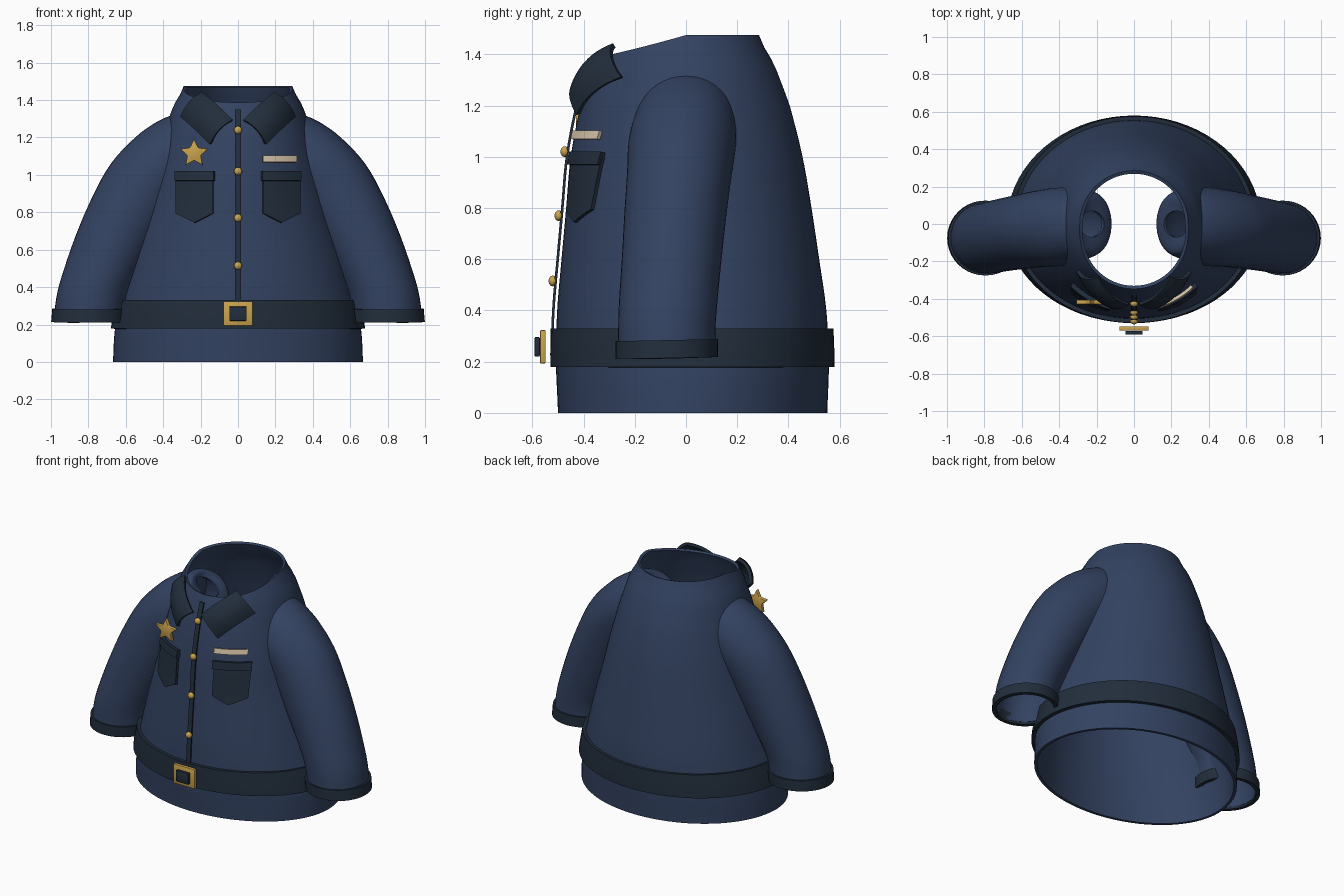
import bpy, bmesh, math
from mathutils import Vector

cube = bpy.data.objects.get("Cube")
if cube:
    bpy.data.objects.remove(cube, do_unlink=True)


def material(name, rgb):
    m = bpy.data.materials.new(name)
    m.use_nodes = True
    m.diffuse_color = (*rgb, 1)
    bsdf = next(n for n in m.node_tree.nodes if n.type == 'BSDF_PRINCIPLED')
    bsdf.inputs["Base Color"].default_value = (*rgb, 1)
    bsdf.inputs["Roughness"].default_value = 0.8
    return m


NAVY = material("navy_cloth", (0.033, 0.055, 0.12))
DARK = material("dark_trim", (0.016, 0.027, 0.045))
GOLD = material("gold_metal", (0.60, 0.37, 0.075))
CREAM = material("cream_ribbon", (0.68, 0.56, 0.40))


def finish(name, bm, mat, thick=0, mirror=False, bevel=0, offset=-1):
    """Turn a bmesh into a finished, smooth-shaded object."""
    me = bpy.data.meshes.new(name)
    bm.to_mesh(me)
    bm.free()
    me.materials.append(mat)
    ob = bpy.data.objects.new(name, me)
    bpy.context.collection.objects.link(ob)
    if thick:
        s = ob.modifiers.new("thickness", 'SOLIDIFY')
        s.thickness, s.offset = thick, offset
    if bevel:
        b = ob.modifiers.new("bevel", 'BEVEL')
        b.width, b.segments = bevel, 2
    if mirror:
        ob.modifiers.new("mirror", 'MIRROR')
    bpy.ops.object.select_all(action='DESELECT')
    ob.select_set(True)
    bpy.context.view_layer.objects.active = ob
    bpy.ops.object.convert(target='MESH')
    bpy.ops.object.shade_smooth_by_angle(angle=math.radians(40))
    return ob


def grid(func, nu, nv, closed=False):
    """Sheet of quads from func(u, v), optionally wrapped around in u."""
    bm = bmesh.new()
    cols = nu if closed else nu + 1
    rows = [[bm.verts.new(func(i / nu, j / nv)) for i in range(cols)] for j in range(nv + 1)]
    for low, high in zip(rows, rows[1:]):
        for i in range(nu):
            k = (i + 1) % cols
            bm.faces.new((low[i], low[k], high[k], high[i]))
    return bm


def spline(rows, t):
    """Catmull-Rom through table rows, t counted in rows."""
    n = len(rows) - 1
    i = max(0, min(int(t), n - 1))
    f = t - i
    a, b, c, d = (rows[max(0, min(k, n))] for k in (i - 1, i, i + 1, i + 2))
    return [q + 0.5 * f * (r - p + f * (2 * p - 5 * q + 4 * r - s + f * (3 * (q - r) + s - p)))
            for p, q, r, s in zip(a, b, c, d)]


# Torso profile: height, half width, front depth, back depth
TORSO = [(0, .668, .50, .552), (.2, .655, .508, .558), (.4, .61, .503, .548),
         (.6, .56, .486, .52), (.8, .505, .468, .49), (1.0, .455, .45, .455),
         (1.2, .40, .412, .405), (1.36, .35, .36, .345), (1.475, .29, .31, .285)]


def torso_size(z):
    i = max(k for k in range(len(TORSO) - 1) if TORSO[k][0] <= z + 1e-6)
    z0, z1 = TORSO[i][0], TORSO[i + 1][0]
    return spline(TORSO, i + (z - z0) / (z1 - z0))[1:]


def around(u, z, out=0):
    rx, front, back = torso_size(z)
    a = u * math.tau
    depth = front if math.sin(a) < 0 else back
    return ((rx + out) * math.cos(a), (depth + out) * math.sin(a), z)


def on_front(x, z, out):
    rx, front, _ = torso_size(z)
    return (x, -(front + out) * math.sqrt(max(0, 1 - (x / (rx + out)) ** 2)), z)


# Torso shell with a neckline that dips at the front
def torso(u, v):
    dip = max(0, -math.sin(u * math.tau))
    return around(u, v * (1.475 - 0.088 * dip))


finish("jacket_body", grid(torso, 72, 32, True), NAVY, thick=0.018)
finish("belt", grid(lambda u, v: around(u, .18 + .15 * v, .022), 72, 3, True), DARK, thick=0.03)

# Sleeve rings: outer x, z, inner x, z, centre y, half depth
SLEEVE = [(.985, .225, .61, .225, -.075, .19), (.972, .34, .598, .31, -.075, .19),
          (.945, .45, .57, .40, -.07, .192), (.87, .67, .49, .55, -.055, .195),
          (.78, .88, .40, .70, -.04, .20), (.68, 1.06, .32, .82, -.025, .205),
          (.55, 1.20, .25, .90, -.015, .21), (.44, 1.28, .19, .97, -.005, .20),
          (.35, 1.32, .14, 1.06, 0, .18), (.30, 1.325, .12, 1.14, 0, .15),
          (.29, 1.29, .16, 1.2, 0, .07)]


def sleeve(u, v):
    xo, zo, xi, zi, yc, ry = spline(SLEEVE, v * (len(SLEEVE) - 1))
    c, s = math.cos(u * math.tau), math.sin(u * math.tau)
    return ((xo + xi) / 2 + c * (xo - xi) / 2, yc + s * ry, (zo + zi) / 2 + c * (zo - zi) / 2)


def cuff(u, v):
    c, s = math.cos(u * math.tau), math.sin(u * math.tau)
    return (.797 - .006 * v + .202 * c, -.075 + .2 * s, .214 + .07 * v + .004 * s)


finish("sleeves", grid(sleeve, 40, 40, True), NAVY, thick=0.016, mirror=True)
finish("cuffs", grid(cuff, 40, 2, True), DARK, thick=0.026, mirror=True)

# Collar flaps: bulged four-cornered patches
inner, tip = Vector((.03, -.425, 1.29)), Vector((.145, -.42, 1.165))
outer, top = Vector((.30, -.25, 1.31)), Vector((.19, -.28, 1.435))


def flap(u, v):
    p = inner.lerp(tip, u).lerp(top.lerp(outer, u), v)
    return p + Vector((.35, -.8, .45)) * .12 * (u * (1 - u) + v * (1 - v))


finish("collar_flaps", grid(flap, 10, 10), DARK, thick=0.02, mirror=True, offset=0)


# Chest pockets with pointed bottoms and raised flaps
def pocket(u, v):
    low = .795 - .05 * (1 - abs(2 * u - 1))
    return on_front(.135 + .2 * u, low + (1.0 - low) * v, .016)


finish("pockets", grid(pocket, 12, 8), DARK, thick=0.02, mirror=True)
finish("pocket_flaps", grid(lambda u, v: on_front(.13 + .21 * u, .97 + .05 * v, .027), 12, 2),
       DARK, thick=0.025, mirror=True)

# Ribbon bar on the left chest
finish("ribbon_bar", grid(lambda u, v: on_front(.135 + .18 * u, 1.07 + .033 * v, .032), 10, 1),
       CREAM, thick=0.016)

# Button placket and buttons
finish("placket", grid(lambda u, v: on_front(.03 * u - .015, .32 + 1.03 * v, .02), 2, 24),
       DARK, thick=0.01)
for n, z in enumerate((.515, .77, 1.02, 1.24)):
    bm = bmesh.new()
    bmesh.ops.create_uvsphere(bm, u_segments=16, v_segments=10, radius=.021)
    bmesh.ops.scale(bm, vec=(1, .8, 1), verts=bm.verts)
    bmesh.ops.translate(bm, vec=on_front(0, z, .026), verts=bm.verts)
    finish(f"button_{n + 1}", bm, GOLD)

# Star badge on the right chest
bm = bmesh.new()
ring = []
for k in range(10):
    r = .078 if k % 2 == 0 else .038
    a = math.pi / 2 + k * math.pi / 5
    ring.append(bm.verts.new((-.235 + r * math.cos(a), -.43, 1.115 + r * math.sin(a))))
bm.faces.new(ring)
finish("star_badge", bm, GOLD, thick=0.024, bevel=0.004)


# Belt buckle: gold plate with a dark inset block
def block(name, mat, size, y, z, bevel):
    b = bmesh.new()
    bmesh.ops.create_cube(b, size=1)
    bmesh.ops.scale(b, vec=size, verts=b.verts)
    bmesh.ops.translate(b, vec=(0, y, z), verts=b.verts)
    finish(name, b, mat, bevel=bevel)


block("buckle", GOLD, (.156, .022, .13), -.559, .258, .004)
block("buckle_centre", DARK, (.092, .02, .076), -.581, .258, .004)
